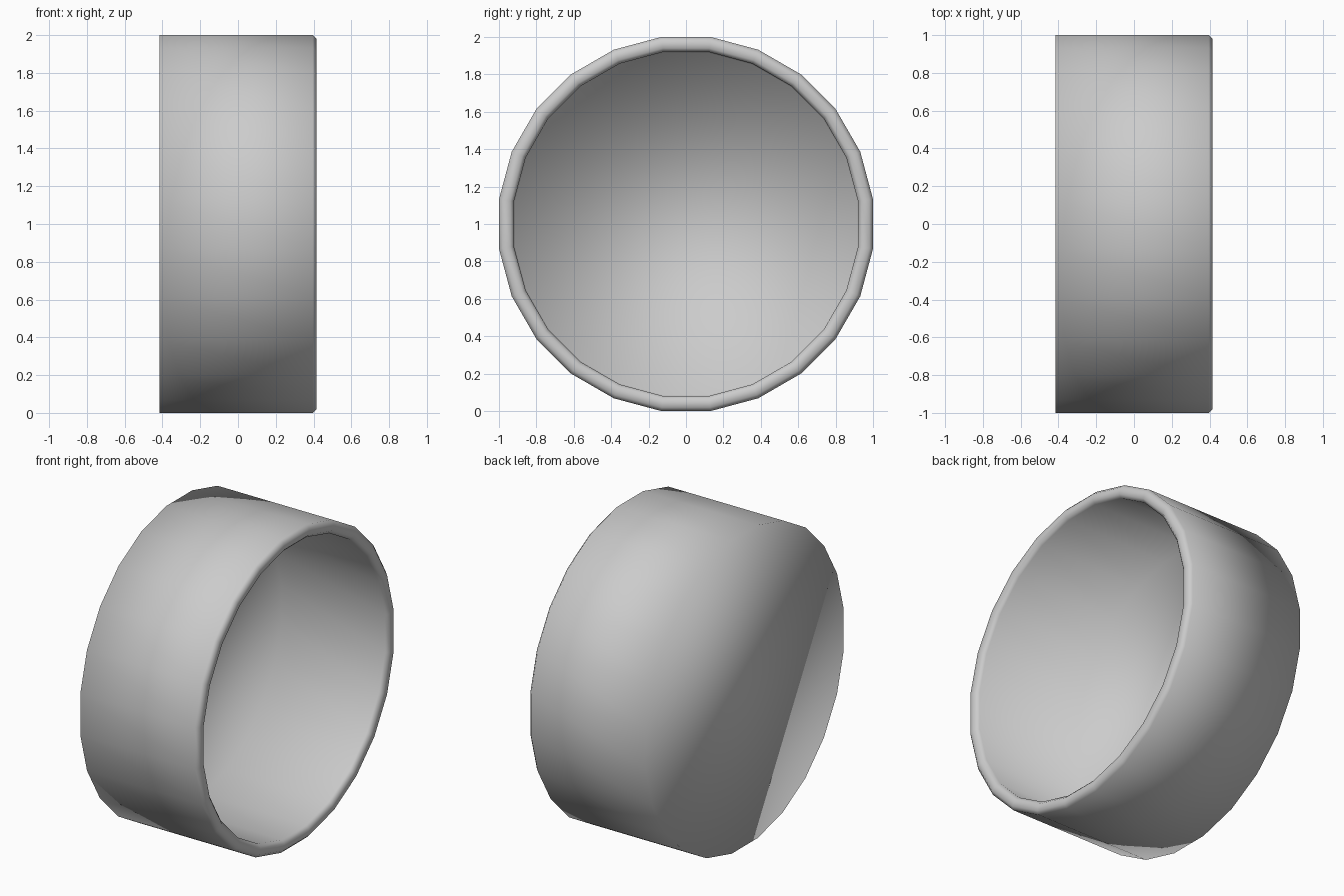
import bpy, bmesh, math

if "Cube" in bpy.data.objects:
    bpy.data.objects.remove(bpy.data.objects["Cube"])

SIDES = 24
K = 1 / math.cos(math.pi / SIDES)   # flats touch the measured radius

# cup half-profile (x along the axis, radius to the flats), outer base to inner floor
PROFILE = [(-0.415, 1.0), (0.395, 1.0), (0.415, 0.98),
           (0.415, 0.94), (0.395, 0.92), (-0.335, 0.915)]

bm = bmesh.new()


def ring(x, r):
    pts = []
    for i in range(SIDES):
        a = 2 * math.pi * (i + 0.5) / SIDES
        pts.append(bm.verts.new((x, r * K * math.cos(a), 1 + r * K * math.sin(a))))
    return pts


# walls and rolled rim
rings = [ring(x, r) for x, r in PROFILE]
for a, b in zip(rings, rings[1:]):
    for i in range(SIDES):
        j = (i + 1) % SIDES
        bm.faces.new((a[i], a[j], b[j], b[i]))

# closed base and inner floor
bm.faces.new(rings[0])
bm.faces.new(rings[-1])
bmesh.ops.recalc_face_normals(bm, faces=bm.faces)
for f in bm.faces:
    f.smooth = True

mesh = bpy.data.meshes.new("round_cup")
bm.to_mesh(mesh)
bm.free()
cup = bpy.data.objects.new("round_cup", mesh)
bpy.context.collection.objects.link(cup)
